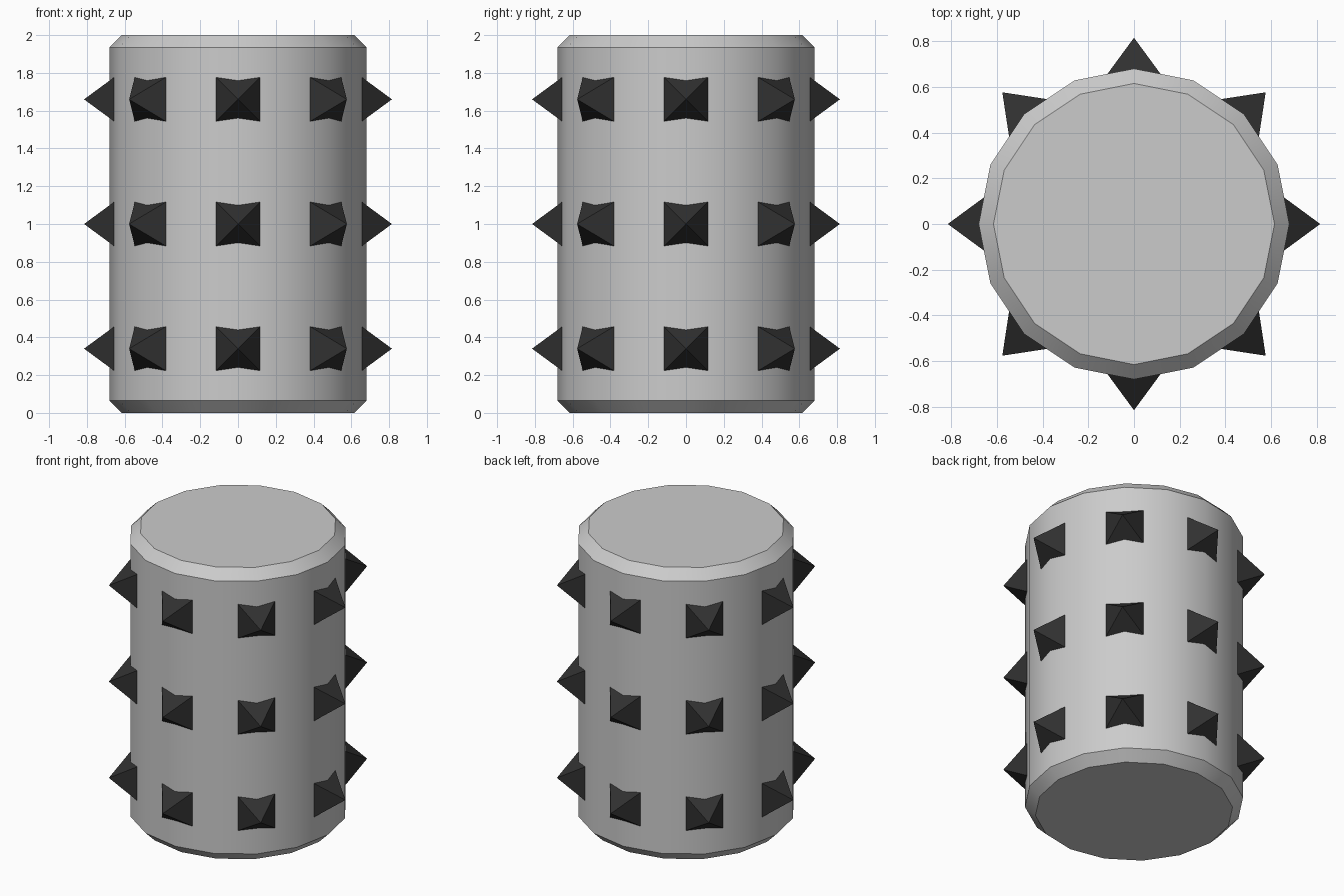
import bpy, bmesh, math
from mathutils import Matrix

if "Cube" in bpy.data.objects:
    bpy.data.objects.remove(bpy.data.objects["Cube"])

SIDES, R, H, CHAMFER = 16, 0.68, 2.0, 0.065
TIP, BASE, SLOPE = 0.815, 0.62, 0.735

# Chamfered drum: stacked rings, capped at both ends
bm = bmesh.new()
rings = []
for r, z in [(R - CHAMFER, 0), (R, CHAMFER), (R, H - CHAMFER), (R - CHAMFER, H)]:
    rings.append([bm.verts.new((r * math.cos(a), r * math.sin(a), z))
                  for a in (2 * math.pi * i / SIDES for i in range(SIDES))])
for lo, hi in zip(rings, rings[1:]):
    for i in range(SIDES):
        j = (i + 1) % SIDES
        bm.faces.new((lo[i], lo[j], hi[j], hi[i]))
bm.faces.new(rings[0][::-1])
bm.faces.new(rings[-1])
mesh = bpy.data.meshes.new("drum")
bm.to_mesh(mesh)
bm.free()
drum = bpy.data.objects.new("drum", mesh)
bpy.context.collection.objects.link(drum)
bpy.context.view_layer.objects.active = drum
drum.select_set(True)
bpy.ops.object.shade_smooth_by_angle(angle=math.radians(30))

# Three rows of eight square pyramid spikes pointing outwards
black = bpy.data.materials.new("black")
black.diffuse_color = (0.03, 0.03, 0.03, 1)
black.use_nodes = True
black.node_tree.nodes["Principled BSDF"].inputs["Base Color"].default_value = black.diffuse_color
depth = TIP - BASE
half = SLOPE * depth
bm = bmesh.new()
for z in (0.34, 1.0, 1.66):
    for k in range(8):
        place = (Matrix.Translation((0, 0, z))
                 @ Matrix.Rotation(k * math.pi / 4, 4, 'Z')
                 @ Matrix.Translation((BASE + depth / 2, 0, 0))
                 @ Matrix.Rotation(math.pi / 2, 4, 'Y')
                 @ Matrix.Rotation(math.pi / 4, 4, 'Z'))
        bmesh.ops.create_cone(bm, cap_ends=True, segments=4, radius1=half * math.sqrt(2),
                              radius2=0, depth=depth, matrix=place)
# merge the coincident points at each tip
bmesh.ops.remove_doubles(bm, verts=bm.verts, dist=0.0001)
mesh = bpy.data.meshes.new("spikes")
bm.to_mesh(mesh)
bm.free()
mesh.materials.append(black)
spikes = bpy.data.objects.new("spikes", mesh)
bpy.context.collection.objects.link(spikes)
